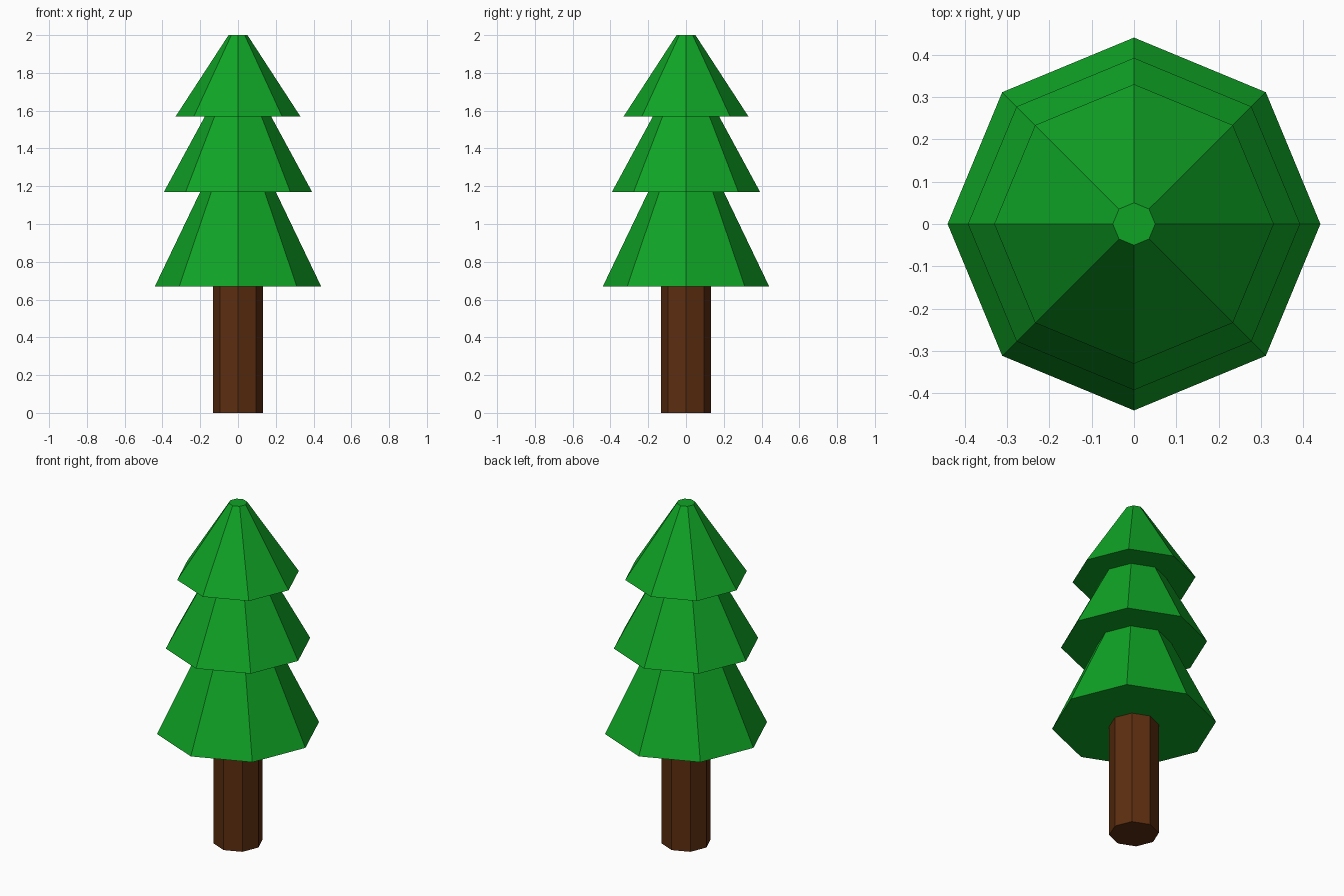
import bpy, bmesh, math

if "Cube" in bpy.data.objects:
    bpy.data.objects.remove(bpy.data.objects["Cube"])

SIDES = 8

def material(name, rgb):
    m = bpy.data.materials.new(name)
    m.diffuse_color = (*rgb, 1)
    m.use_nodes = True
    m.node_tree.nodes["Principled BSDF"].inputs["Base Color"].default_value = m.diffuse_color
    return m

def lathe(name, profile, mat):
    """Closed eight-sided solid from (radius, height) rings."""
    bm = bmesh.new()
    rings = [[bm.verts.new((r * math.cos(i * math.tau / SIDES),
                            r * math.sin(i * math.tau / SIDES), z))
              for i in range(SIDES)] for r, z in profile]
    for a, b in zip(rings, rings[1:]):
        for i in range(SIDES):
            j = (i + 1) % SIDES
            bm.faces.new((a[i], a[j], b[j], b[i]))
    bm.faces.new(rings[0][::-1])
    bm.faces.new(rings[-1])
    bmesh.ops.recalc_face_normals(bm, faces=bm.faces)
    me = bpy.data.meshes.new(name)
    bm.to_mesh(me)
    bm.free()
    me.materials.append(mat)
    bpy.context.collection.objects.link(bpy.data.objects.new(name, me))

green = material("leaf green", (0.005, 0.37, 0.019))
brown = material("bark brown", (0.107, 0.027, 0.005))

# Trunk
lathe("trunk", [(0.133, 0), (0.133, 0.67)], brown)

# Three stacked tiers with flat undersides and a small flat tip
lathe("foliage", [(0.44, 0.67), (0.20, 1.17), (0.392, 1.17),
                  (0.175, 1.57), (0.33, 1.57), (0.05, 2.0)], green)
